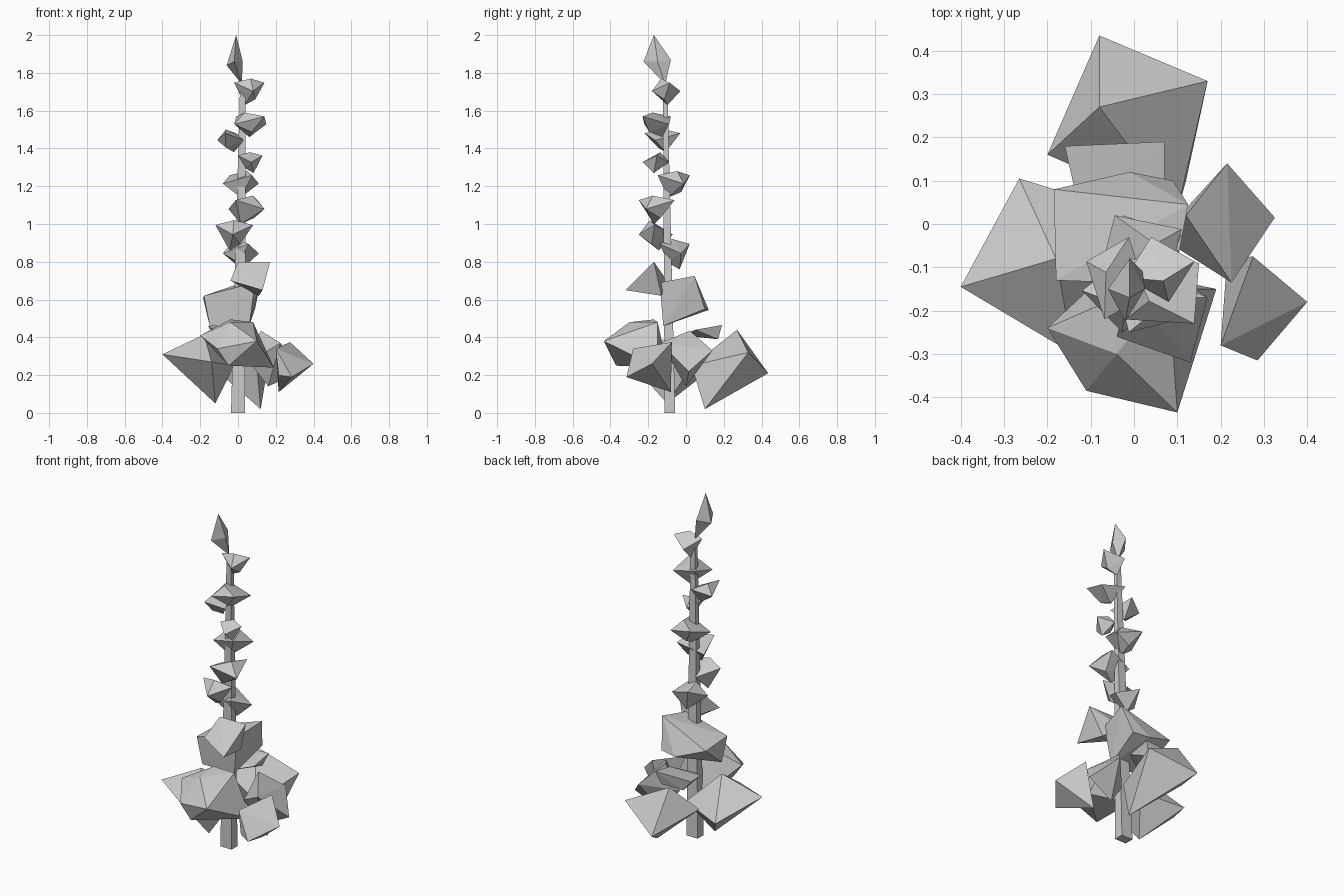
import bpy, bmesh
from math import sin, cos, pi


def gem(name, points):
    """Flat-faced solid: convex hull of a few corner points."""
    bm = bmesh.new()
    for p in points:
        bm.verts.new(p)
    res = bmesh.ops.convex_hull(bm, input=bm.verts)
    loose = [g for g in res["geom_interior"] if isinstance(g, bmesh.types.BMVert)]
    if loose:
        bmesh.ops.delete(bm, geom=loose, context='VERTS')
    bmesh.ops.recalc_face_normals(bm, faces=bm.faces)
    me = bpy.data.meshes.new(name)
    bm.to_mesh(me)
    bm.free()
    ob = bpy.data.objects.new(name, me)
    bpy.context.collection.objects.link(ob)
    return ob


def box_ring(x, y, hx, hy, z):
    return [(x + sx * hx, y + sy * hy, z) for sx in (-1, 1) for sy in (-1, 1)]


def flower(name, x0, x1, y0, y1, z0, z1, turn):
    """Bud with a wide upper ring and a narrow foot, fitted to its extents."""
    pts = [(cos(turn + i * pi / 2), sin(turn + i * pi / 2), 0.6 if i % 2 else 0.0)
           for i in range(4)]
    pts += [(-0.35 * cos(turn), -0.35 * sin(turn), 0.9),
            (0.3 * cos(turn + 1), 0.3 * sin(turn + 1), -1),
            (-0.4 * cos(turn + 1), -0.4 * sin(turn + 1), -0.6)]
    lo = [min(p[k] for p in pts) for k in range(3)]
    hi = [max(p[k] for p in pts) for k in range(3)]
    box = ((x0, x1), (y0, y1), (z0, z1))
    gem(name, [[box[k][0] + (p[k] - lo[k]) / (hi[k] - lo[k]) * (box[k][1] - box[k][0])
                for k in range(3)] for p in pts])


# Tapering four-sided stem
gem("stem", box_ring(0, -0.085, .037, .028, 0) + box_ring(0.025, -0.11, .015, .012, 1.7))

# Large base leaves
gem("leaf_back", [(-.08, .435, .21), (-.08, .27, .44), (.17, .33, .32),
                  (.12, .10, .02), (-.2, .16, .3), (.1, .03, .25)])
gem("leaf_left", [(-.4, -.145, .31), (-.265, .105, .21), (-.18, -.08, .415),
                  (-.14, -.3, .27), (-.12, -.1, .05), (-.02, .03, .25)])
gem("leaf_front", [(.1, -.435, .38), (-.2, -.24, .41), (-.11, -.385, .34),
                   (-.05, -.37, .25), (-.04, -.3, .48), (.08, -.15, .48),
                   (.19, -.15, .24), (-.05, -.1, .25), (-.04, -.17, .495)])
gem("leaf_right", [(.215, .14, .33), (.225, -.135, .37), (.12, .02, .435),
                   (.325, .015, .22), (.16, .0, .14), (.06, -.03, .27)])
gem("leaf_far_right", [(.4, -.18, .26), (.275, -.075, .375), (.285, -.315, .19),
                       (.2, -.28, .34), (.215, -.08, .11), (.215, -.28, .2)])
gem("leaf_flat", [(-.16, .18, .46), (.07, .19, .465), (-.13, .05, .44),
                  (.07, .05, .44), (-.1, .17, .39), (.04, .17, .39), (-.05, -.02, .41)])

# Middle leaves around the stem
gem("leaf_middle", [(-.185, .08, .61), (.125, .045, .725), (-.01, .12, .545),
                    (.09, .1, .55), (-.18, -.13, .62), (-.15, -.12, .46),
                    (.06, -.12, .46), (.09, -.14, .69)])
gem("leaf_upper", [(0, -.17, .8), (.17, -.17, .8), (.13, -.32, .65),
                   (-.04, -.26, .7), (.11, -.13, .62), (0, -.1, .7)])

# Flowers up the spike: x, y and z extents
extents = [
    (-.08, .11, -.14, .02, .76, .92), (-.12, .08, -.25, -.07, .86, 1.02),
    (-.05, .14, -.25, -.06, 1.0, 1.15), (-.08, .11, -.15, .02, 1.14, 1.28),
    (0, .13, -.23, -.09, 1.27, 1.38), (-.11, .03, -.22, -.03, 1.38, 1.5),
    (-.02, .15, -.23, -.08, 1.46, 1.59), (-.02, .14, -.18, -.03, 1.63, 1.77)]
for i, e in enumerate(extents):
    flower(f"flower_{i + 1}", *e, 0.4 + 1.1 * i)

# Pointed bud at the top
gem("top_bud", [(-.01, -.17, 2), (-.06, -.15, 1.84), (.025, -.15, 1.86),
                (-.02, -.225, 1.86), (-.01, -.08, 1.87), (.02, -.11, 1.74)])
